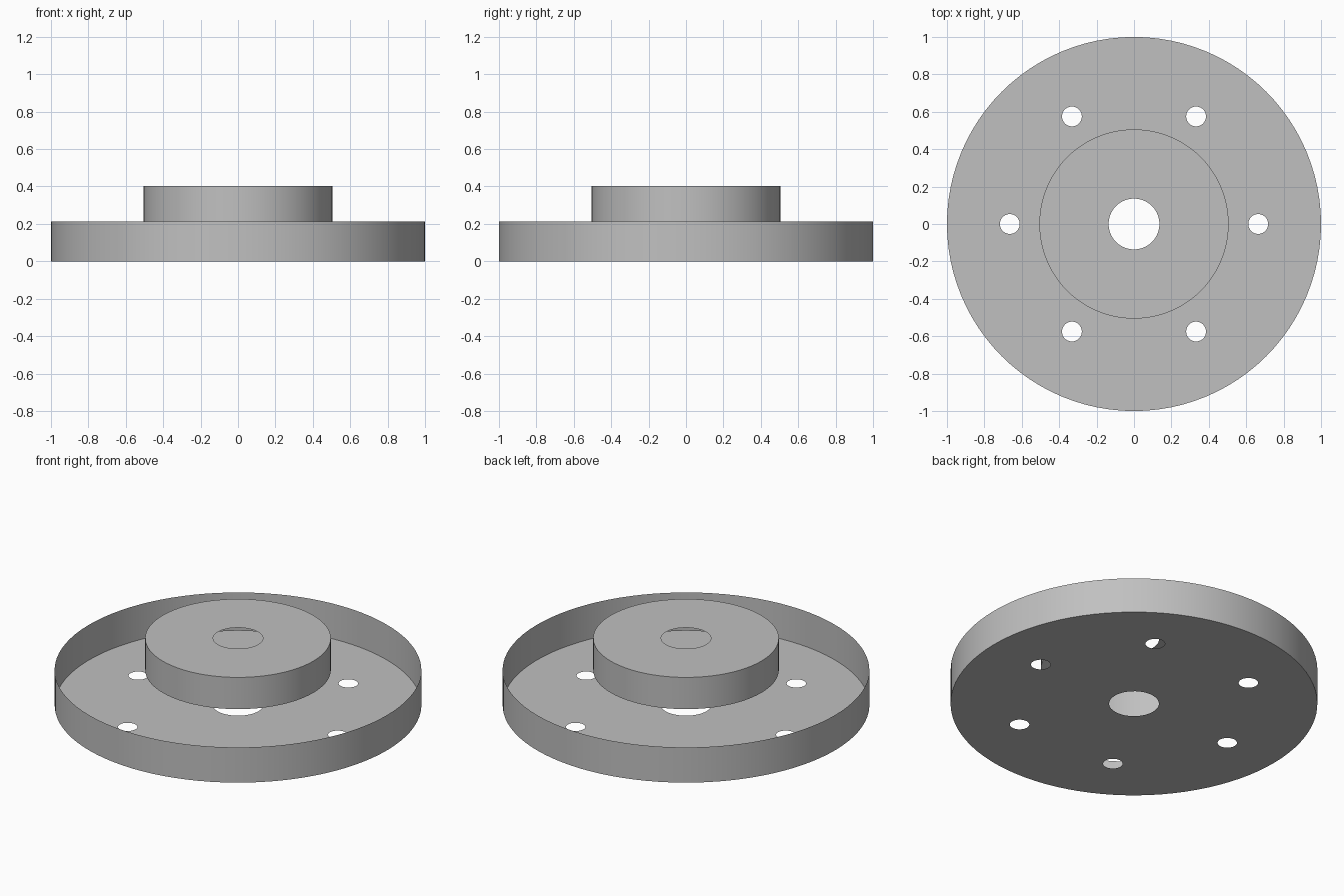
import bpy, bmesh, math
from mathutils import Vector

if "Cube" in bpy.data.objects:
    bpy.data.objects.remove(bpy.data.objects["Cube"])

grey = bpy.data.materials.new("plain grey")
grey.diffuse_color = (0.53, 0.53, 0.53, 1)
grey.use_nodes = True
grey.node_tree.nodes["Principled BSDF"].inputs["Base Color"].default_value = grey.diffuse_color


def ring(bm, radius, z, segments, cx=0.0, cy=0.0):
    """Closed loop of edges on a circle."""
    verts = [bm.verts.new((cx + radius * math.cos(2 * math.pi * i / segments),
                           cy + radius * math.sin(2 * math.pi * i / segments), z))
             for i in range(segments)]
    return [bm.edges.new((verts[i], verts[(i + 1) % segments])) for i in range(segments)]


def finish(bm, name):
    mesh = bpy.data.meshes.new(name)
    bm.to_mesh(mesh)
    bm.free()
    mesh.materials.append(grey)
    obj = bpy.data.objects.new(name, mesh)
    bpy.context.collection.objects.link(obj)
    return obj


def plate(name, radius, z, holes, up):
    """Thin disc with round holes given as (x, y, radius)."""
    bm = bmesh.new()
    edges = ring(bm, radius, z, 96)
    for x, y, r in holes:
        edges += ring(bm, r, z, 40, x, y)
    bmesh.ops.triangle_fill(bm, edges=edges, use_beauty=True, normal=Vector((0, 0, 1)))
    for f in bm.faces:
        f.normal_update()
        if (f.normal.z > 0) != up:
            f.normal_flip()
    return finish(bm, name)


def wall(name, radius, z0, z1):
    """Open cylindrical wall."""
    bm = bmesh.new()
    edges = ring(bm, radius, z0, 96) + ring(bm, radius, z1, 96)
    bmesh.ops.bridge_loops(bm, edges=edges)
    for f in bm.faces:
        f.normal_update()
        if f.normal.dot(f.calc_center_median() * Vector((1, 1, 0))) < 0:
            f.normal_flip()
        f.smooth = True
    return finish(bm, name)


BORE = (0, 0, 0.136)
bolts = [(0.664 * math.cos(math.radians(a)), 0.664 * math.sin(math.radians(a)), 0.053)
         for a in range(0, 360, 60)]

# Open dish: floor with bore and six bolt holes, plus rim
plate("flange_floor", 1.0, 0.0, [BORE] + bolts, up=False)
wall("flange_rim", 1.0, 0.0, 0.212)

# Raised hub: open-bottomed cap with bore
wall("hub_wall", 0.506, 0.212, 0.403)
plate("hub_top", 0.506, 0.403, [BORE], up=True)
